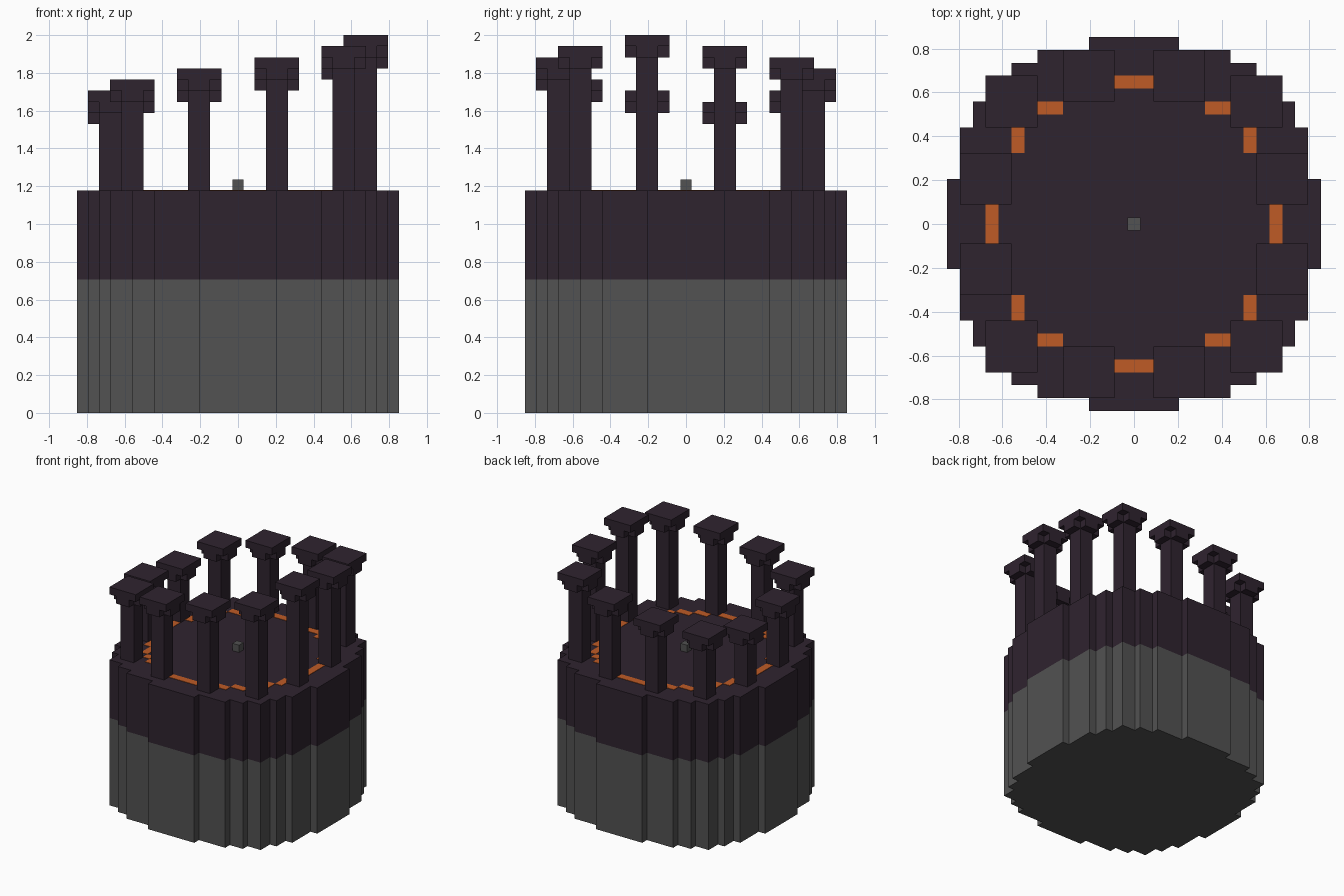
import bpy
import bmesh

U = 1 / 17  # one block

if "Cube" in bpy.data.objects:
    bpy.data.objects.remove(bpy.data.objects["Cube"], do_unlink=True)


def material(name, rgb):
    m = bpy.data.materials.new(name)
    m.use_nodes = True
    m.diffuse_color = (*rgb, 1)
    m.node_tree.nodes["Principled BSDF"].inputs["Base Color"].default_value = (*rgb, 1)
    return m


STONE = material("grey stone", (0.085, 0.085, 0.085))
DARK = material("dark purple stone", (0.028, 0.017, 0.028))
LAVA = material("orange lava", (0.52, 0.105, 0.019))


def add_prism(bm, outline, z0, z1):
    """Extrude an outline, in block units, from z0 up to z1."""
    face = bm.faces.new([bm.verts.new((x * U, y * U, z0 * U)) for x, y in outline])
    top = bmesh.ops.extrude_face_region(bm, geom=[face])["geom"]
    verts = [v for v in top if isinstance(v, bmesh.types.BMVert)]
    bmesh.ops.translate(bm, verts=verts, vec=(0, 0, (z1 - z0) * U))


def rect(cx, cy, w, d):
    return [(cx + sx * w / 2, cy + sy * d / 2)
            for sx, sy in ((-1, -1), (1, -1), (1, 1), (-1, 1))]


def finish(bm, name, mat):
    bmesh.ops.recalc_face_normals(bm, faces=bm.faces)
    mesh = bpy.data.meshes.new(name)
    bm.to_mesh(mesh)
    bm.free()
    mesh.materials.append(mat)
    obj = bpy.data.objects.new(name, mesh)
    bpy.context.collection.objects.link(obj)


def build(name, mat, prisms):
    bm = bmesh.new()
    for outline, z0, z1 in prisms:
        add_prism(bm, outline, z0, z1)
    finish(bm, name, mat)


def stepped_outline(steps):
    """Staircase in one quadrant, turned round the four quadrants."""
    quadrant = []
    for i, (x, y) in enumerate(steps):
        quadrant.append((x, y))
        if i + 1 < len(steps):
            quadrant.append((steps[i + 1][0], y))
    points = []
    for _ in range(4):
        points += quadrant
        quadrant = [(-y, x) for x, y in quadrant]
    return points


# Round stepped drum: grey below, dark above
drum = stepped_outline([(14.5, 3.5), (13.5, 7.5), (12.5, 9.5), (11.5, 11.5),
                        (9.5, 12.5), (7.5, 13.5), (3.5, 14.5)])
build("drum_base", STONE, [(drum, 0, 12)])
build("drum_top", DARK, [(drum, 12, 20)])

# Small block in the middle of the floor
build("centre_block", STONE, [(rect(0, 0, 1, 1), 20, 21)])

# Thin lava channel in a ring on the floor
lava = []
for s in (-1, 1):
    strips = [rect(0, 11 * s, 7, 1)]
    for t in (-1, 1):
        strips += [rect(4.5 * t, 10 * s, 2, 1), rect(6.5 * t, 9 * s, 2, 1)]
        lava.append((rect(8 * t, 8 * s, 1, 1), 20, 20.05))
    for strip in strips:
        lava.append((strip, 20, 20.05))
        lava.append(([(y, x) for x, y in strip], 20, 20.05))
build("lava_ring", LAVA, lava)

# Twelve pillars, descending along both halves of the ring
cross = stepped_outline([(2, 1), (1, 2)])
half_ring = [(11.5, 3.5), (9.5, 9.5), (3.5, 11.5),
             (-3.5, 11.5), (-9.5, 9.5), (-11.5, 3.5)]
for side, label, highest in ((-1, "front", 34), (1, "back", 33)):
    for i, (x, y) in enumerate(half_ring):
        cy, top = y * side, highest - i
        build(f"{label}_pillar_{i + 1}", DARK, [
            (rect(x, cy, 2, 2), 20, top - 2),
            ([(x + px, cy + py) for px, py in cross], top - 2, top - 1),
            (rect(x, cy, 4, 4), top - 1, top)])
